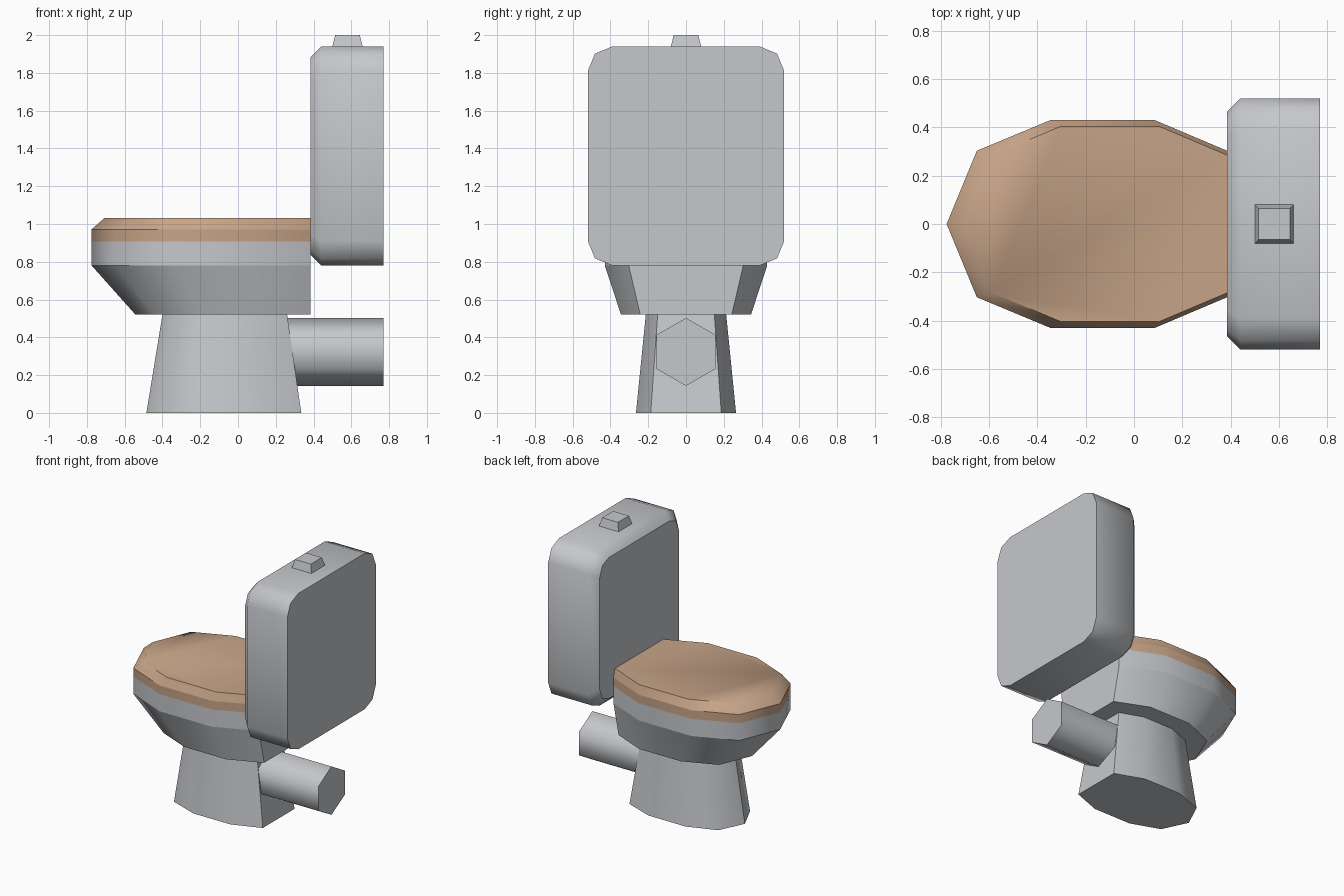
import bpy
import bmesh
from math import radians, sin, cos, pi
from mathutils import Vector

default = bpy.data.objects.get("Cube")
if default:
    bpy.data.objects.remove(default, do_unlink=True)


def make_material(name, color):
    mat = bpy.data.materials.new(name)
    mat.use_nodes = True
    mat.diffuse_color = color
    mat.node_tree.nodes["Principled BSDF"].inputs["Base Color"].default_value = color
    return mat


porcelain = make_material("grey porcelain", (0.56, 0.575, 0.6, 1))
wood = make_material("tan wood", (0.57, 0.37, 0.245, 1))


def loft(name, rings, mat, sharp_rings=(), limit=50, smooth=True):
    """Skin matching rings of points, cap both ends, keep chosen rings crisp."""
    bm = bmesh.new()
    loops = [[bm.verts.new(p) for p in ring] for ring in rings]
    n = len(loops[0])
    for low, high in zip(loops, loops[1:]):
        for i in range(n):
            j = (i + 1) % n
            bm.faces.new((low[i], low[j], high[j], high[i]))
    bm.faces.new(loops[0][::-1])
    bm.faces.new(loops[-1])
    bmesh.ops.recalc_face_normals(bm, faces=bm.faces)
    crisp = [set(loops[i]) for i in sharp_rings]
    for face in bm.faces:
        face.smooth = smooth
    for edge in bm.edges:
        on_ring = any(set(edge.verts) <= ring for ring in crisp)
        edge.smooth = not (on_ring or edge.calc_face_angle(0) > radians(limit))
    mesh = bpy.data.meshes.new(name)
    bm.to_mesh(mesh)
    bm.free()
    mesh.materials.append(mat)
    obj = bpy.data.objects.new(name, mesh)
    bpy.context.collection.objects.link(obj)
    return obj


# Shared egg outline: pointed at the front (-x), cut flat at the back
BACK, LENGTH, HALF = 0.385, 1.16, 0.43
side = [(-0.65, 0.303), (-0.345, HALF), (0.085, HALF), (BACK, 0.303)]
outline = [(BACK - LENGTH, 0)] + [(x, -y) for x, y in side] + side[::-1]


def egg(z, scale=1.0):
    return [(BACK + (x - BACK) * scale, y * scale, z) for x, y in outline]


def egg_fit(z, front, back, half):
    s = (back - front) / LENGTH
    return [(back + (x - BACK) * s, y * half / HALF, z) for x, y in outline]


# Pedestal, bowl and lid
loft("pedestal", [egg_fit(0, -0.485, 0.335, 0.265),
                  egg_fit(0.52, -0.4, 0.26, 0.213)], porcelain, (0, 1))
loft("bowl", [egg(0.52, 0.8), egg(0.78), egg(0.908)], porcelain, (0, 1, 2))
loft("lid", [egg(0.908), egg(0.972), egg(1.033, 0.94)], wood, (0, 1))


# Cistern: rounded rectangle with a chamfered front rim
def rounded_rect(x, inset):
    half_y, half_z, r, mid = 0.52 - inset, 0.58 - inset, 0.13 - inset * 0.4, 1.36
    points = []
    for k, (sy, sz) in enumerate([(1, 1), (-1, 1), (-1, -1), (1, -1)]):
        for step in range(3):
            a = (k + step / 2) * pi / 2
            points.append((x, sy * (half_y - r) + r * cos(a),
                           mid + sz * (half_z - r) + r * sin(a)))
    return points


loft("cistern", [rounded_rect(0.385, 0.055), rounded_rect(0.44, 0),
                 rounded_rect(0.77, 0)], porcelain, (0, 2))


# Flush button: tapered square
def square(z, half):
    return [(0.58 + sx * half, sy * half, z)
            for sx, sy in [(-1, -1), (1, -1), (1, 1), (-1, 1)]]


loft("flush_button", [square(1.94, 0.08), square(2.0, 0.065)],
     porcelain, smooth=False)


# Waste pipe: hexagonal tube running out of the back
def hexagon(x):
    return [Vector((x, 0.18 * sin(k * pi / 3), 0.323 + 0.18 * cos(k * pi / 3)))
            for k in range(6)]


loft("waste_pipe", [hexagon(0.2), hexagon(0.77)], porcelain, (0, 1), limit=75)
